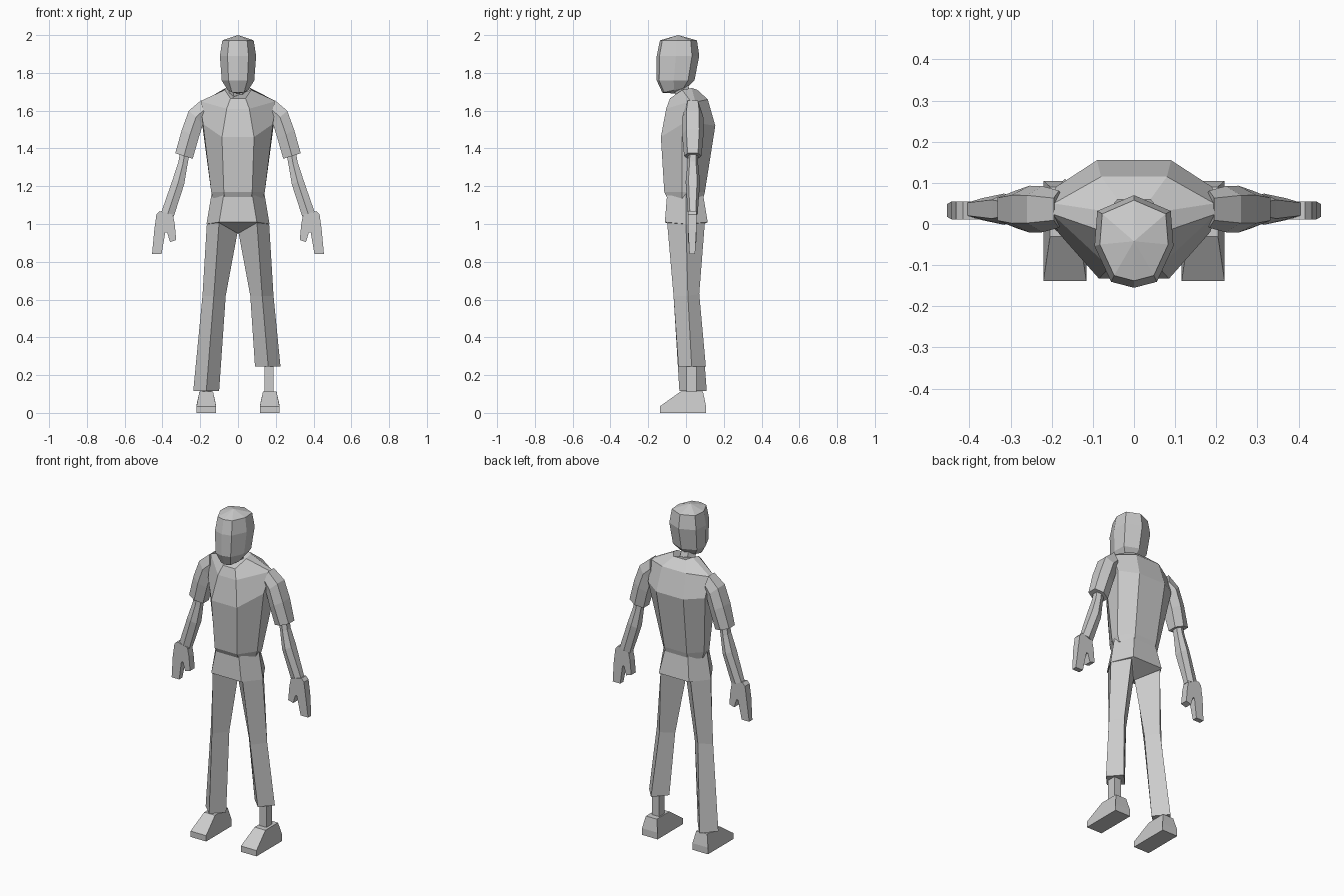
import bpy, bmesh
from math import cos, sin, pi

if "Cube" in bpy.data.objects:
    bpy.data.objects.remove(bpy.data.objects["Cube"])


def loft(name, rings):
    """Skin through point rings; a one-point ring makes a pointed end."""
    bm = bmesh.new()
    vr = [[bm.verts.new(p) for p in r] for r in rings]
    for a, b in zip(vr, vr[1:]):
        n = max(len(a), len(b))
        for i in range(n):
            j = (i + 1) % n
            if len(b) == 1:
                bm.faces.new((a[i], a[j], b[0]))
            elif len(a) == 1:
                bm.faces.new((a[0], b[j], b[i]))
            else:
                bm.faces.new((a[i], a[j], b[j], b[i]))
    for r in (vr[0], vr[-1]):
        if len(r) > 2:
            bm.faces.new(r)
    bmesh.ops.recalc_face_normals(bm, faces=bm.faces)
    me = bpy.data.meshes.new(name)
    bm.to_mesh(me)
    bm.free()
    ob = bpy.data.objects.new(name, me)
    bpy.context.collection.objects.link(ob)
    return ob


def mirrored(half):
    """Complete a half ring across x = 0."""
    return list(half) + [(-x, y, z) for x, y, z in reversed(half) if x > 1e-4]


# Head: faceted shell with a pointed crown and tapered jaw
outline = [(0, -1), (.58, -.87), (1, -.1), (.93, .66), (0, 1)]


def head_ring(z, w, y0, y1, tilt=0):
    c, h = (y0 + y1) / 2, (y1 - y0) / 2
    return mirrored([(x * w, c + y * h, z + tilt * y) for x, y in outline])


loft("head", [[(0, -.05, 1.69)],
              head_ring(1.71, .055, -.125, .01, .015),
              head_ring(1.76, .086, -.155, .045),
              head_ring(1.89, .096, -.155, .07),
              head_ring(1.972, .083, -.138, .058),
              [(0, -.042, 2.0)]])

# Neck leaning forward
loft("neck", [[(.048 * cos(i * pi / 3), c + .048 * sin(i * pi / 3), z) for i in range(6)]
              for z, c in ((1.64, .0), (1.75, -.035))])

# Shirt body
loft("torso", [mirrored(r) for r in (
    [(.07, -.1, 1.14), (.13, -.02, 1.13), (.13, .03, 1.13), (.07, .09, 1.13)],
    [(.075, -.115, 1.17), (.142, -.02, 1.17), (.142, .03, 1.17), (.075, .1, 1.17)],
    [(.085, -.133, 1.46), (.185, -.02, 1.53), (.19, .09, 1.53), (.09, .155, 1.52)],
    [(.06, -.105, 1.61), (.2, .025, 1.65), (.195, .05, 1.645), (.08, .115, 1.66)],
    [(.04, -.085, 1.665), (.07, -.02, 1.71), (.065, .03, 1.72), (.04, .06, 1.71)])])

# Trouser seat
loft("pelvis", [mirrored(r) for r in (
    [(.075, -.1, 1.16), (.14, 0, 1.16), (.075, .09, 1.16)],
    [(.1, -.112, 1.01), (.167, 0, 1.0), (.1, .115, 1.01)])] + [[(0, 0, .95)]])


def side_name(s):
    return "right_" if s < 0 else "left_"


def flip(s, ring):
    return [(s * x, y, z) for x, y, z in ring]


def arm_ring(inner, outer, h):
    """Six-sided section between an inner and outer (x, z) point."""
    (xi, zi), (xo, zo) = inner, outer
    xm, zm, c, k = (xi + xo) / 2, (zi + zo) / 2, .036, h * .6
    return [(xi, c - k, zi), (xm, c - h, zm), (xo, c - k, zo),
            (xo, c + k, zo), (xm, c + h, zm), (xi, c + k, zi)]


sleeve = [((.17, 1.55), (.195, 1.655), .045), ((.185, 1.53), (.26, 1.6), .056),
          ((.21, 1.45), (.297, 1.5), .057), ((.24, 1.345), (.332, 1.375), .046)]
forearm = [((.255, 1.38), (.305, 1.39), .025), ((.268, 1.31), (.315, 1.33), .028),
           ((.285, 1.21), (.346, 1.235), .038), ((.34, 1.04), (.405, 1.065), .026)]
hand = [(.345, 1.05), (.415, 1.068), (.432, 1.05), (.443, .97), (.455, .84), (.405, .84),
        (.385, .955), (.375, .955), (.36, .905), (.327, .915), (.335, 1.0)]
foot = [(-.138, 0), (-.138, .035), (-.03, .112), (.09, .112), (.105, .04), (.105, 0)]

for s in (-1, 1):
    pre = side_name(s)
    # Arms and hands
    loft(pre + "sleeve", [flip(s, arm_ring(*r)) for r in sleeve])
    loft(pre + "forearm", [flip(s, arm_ring(*r)) for r in forearm])
    loft(pre + "hand", [flip(s, [(x, .033 + d * (.022 if z > .9 else .015), z) for x, z in hand])
                        for d in (-1, 1)])
    # Trouser legs: diamond section, one hem shorter
    hem = ([(.237, .03, .115), (.168, -.035, .115), (.1, .03, .115), (.168, .11, .115)] if s < 0 else
           [(.225, .03, .245), (.16, -.04, .245), (.09, .03, .245), (.16, .105, .245)])
    loft(pre + "trouser_leg", [flip(s, r) for r in (
        [(.165, 0, 1.0), (.1, -.1, 1.01), (.003, 0, .953), (.1, .1, 1.01)],
        [(.188, .01, .62), (.128, -.066, .62), (.065, .01, .62), (.128, .07, .63)], hem)])
    # Ankle
    loft(pre + "ankle", [flip(s, [(.14, .003, z), (.187, .003, z), (.187, .056, z), (.14, .056, z)])
                         for z in (.1, .27)])
    # Foot: side profile, narrower at the top
    loft(pre + "foot", [flip(s, [(.168 + d * (.036 if z > .1 else .052), y, z) for y, z in foot])
                        for d in (-1, 1)])
